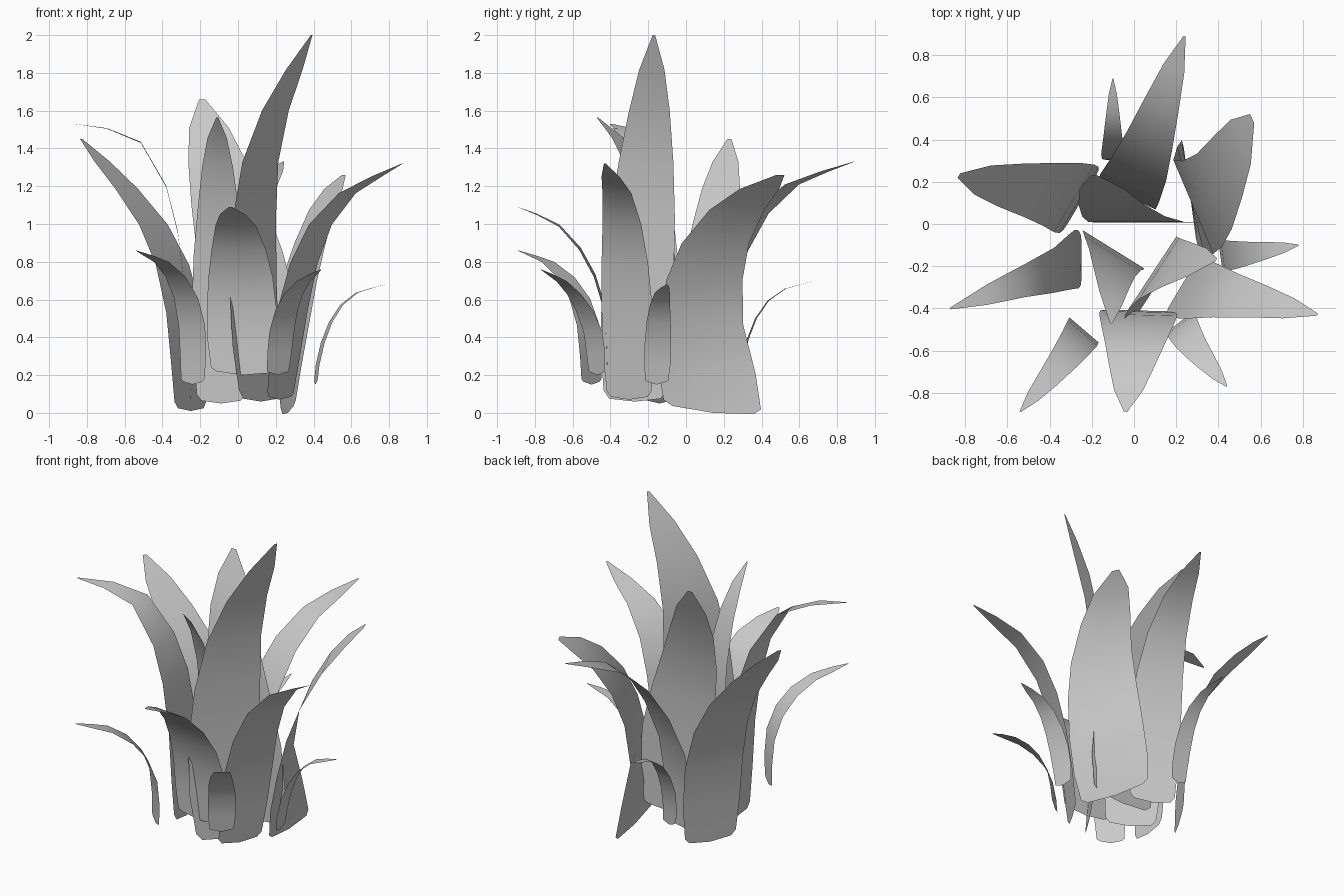
import bpy
from mathutils import Vector

if "Cube" in bpy.data.objects:
    bpy.data.objects.remove(bpy.data.objects["Cube"])

# Shared leaf outline: (position along the leaf, share of full width)
OUTLINE = [(0, .72), (.03, .88), (.15, .98), (.32, 1), (.48, .89),
           (.63, .71), (.78, .49), (.9, .27), (1, .015)]


def spine_point(pts, s):
    """Catmull-Rom point at chord-length fraction s."""
    lens = [(b - a).length for a, b in zip(pts, pts[1:])]
    d = s * sum(lens)
    i = 0
    while i < len(lens) - 1 and d > lens[i]:
        d -= lens[i]
        i += 1
    u = min(d / lens[i], 1)
    p1, p2 = pts[i], pts[i + 1]
    p0 = pts[i - 1] if i else p1 * 2 - p2
    p3 = pts[i + 2] if i + 2 < len(pts) else p2 * 2 - p1
    return .5 * (2 * p1 + (p2 - p0) * u + (2 * p0 - 5 * p1 + 4 * p2 - p3) * u * u
                 + (3 * p1 - p0 - 3 * p2 + p3) * u ** 3)


def leaf(name, width, *spine, foot=None, full=.8):
    """Thin curved blade: width vector swept along a spine.
    foot = other width vector at the base, full < 1 = blunter tip."""
    pts = [Vector(p) for p in spine]
    w = Vector(width)
    f = Vector(foot) if foot else w.copy()
    if w.cross(pts[-1] - pts[0]).z + w.cross(pts[-1] - pts[-2]).z < 0:
        w, f = -w, -f                # upper side faces up
    verts, faces = [], []
    for s, k in OUTLINE:
        c = spine_point(pts, s)
        wide = f.lerp(w, min(s / .35, 1))
        k = k ** full if s > .4 else k
        for side in (-.5, 0, .5):
            p = c + wide * side * k
            if s == 0 and side:
                p.z += .015          # rounded foot
            verts.append(p)
    for r in range(len(OUTLINE) - 1):
        for c in range(2):
            a = r * 3 + c
            faces.append((a, a + 1, a + 4, a + 3))
    me = bpy.data.meshes.new(name)
    me.from_pydata(verts, [], faces)
    me.shade_smooth()
    ob = bpy.data.objects.new(name, me)
    bpy.context.collection.objects.link(ob)


# Tall upright inner leaves
leaf("tall_leaf", (.25, .38, 0), (.12, -.27, .06), (.08, -.26, .6),
     (.1, -.22, 1.2), (.19, -.195, 1.58), (.39, -.17, 2))
leaf("inner_leaf_front", (.29, -.18, 0), (-.09, -.14, .05), (-.1, -.12, .6),
     (-.105, -.19, 1.1), (-.11, -.32, 1.4), (-.11, -.47, 1.565))
leaf("inner_leaf_back", (.49, 0, 0), (.1, .01, .07), (.08, .01, .45),
     (.01, .01, .85), (-.09, .07, 1.25), (-.19, .23, 1.66), full=.65)

# Large arching leaves
leaf("large_leaf_right_back", (.2, -.43, 0), (.265, .145, .0), (.285, .08, .5),
     (.37, .14, .86), (.46, .3, 1.11), (.56, .5, 1.26),
     foot=(.08, -.6, .06), full=.55)
leaf("large_leaf_back", (.28, -.13, 0), (-.03, .13, .07), (-.03, .15, .5),
     (.04, .3, .92), (.12, .53, 1.19), (.24, .89, 1.33))
leaf("large_leaf_left_back", (.19, .32, 0), (-.25, .11, .01), (-.28, .12, .5),
     (-.38, .15, .87), (-.56, .18, 1.15), (-.83, .23, 1.45), full=.65)
leaf("large_leaf_left", (.0, .28, .01), (-.25, -.17, .07), (-.29, -.17, .75),
     (-.38, -.22, 1.2), (-.55, -.28, 1.46), (-.87, -.4, 1.53))
leaf("large_leaf_right", (.16, .27, 0), (.22, -.3, .07), (.28, -.31, .5),
     (.38, -.33, .88), (.55, -.36, 1.14), (.87, -.43, 1.32))
leaf("large_leaf_front", (.37, -.01, -.015), (.02, -.41, .2), (.02, -.43, .55),
     (.01, -.52, .8), (-.01, -.67, .99), (-.04, -.89, 1.09), full=.75)

# Small outer leaves
leaf("small_leaf_back", (.11, -.01, 0), (-.09, .3, .15), (-.1, .31, .32),
     (-.1, .37, .5), (-.1, .49, .64), (-.1, .69, .7))
leaf("small_leaf_right", (-.02, .14, 0), (.41, -.155, .15), (.43, -.15, .3),
     (.49, -.145, .48), (.6, -.13, .62), (.78, -.1, .68))
leaf("small_leaf_right_front", (.13, .1, 0), (.21, -.47, .2), (.23, -.49, .42),
     (.27, -.56, .58), (.34, -.65, .69), (.44, -.77, .76))
leaf("small_leaf_left_front", (.14, -.12, 0), (-.24, -.5, .15), (-.24, -.51, .42),
     (-.28, -.57, .62), (-.38, -.7, .78), (-.54, -.89, .86))
